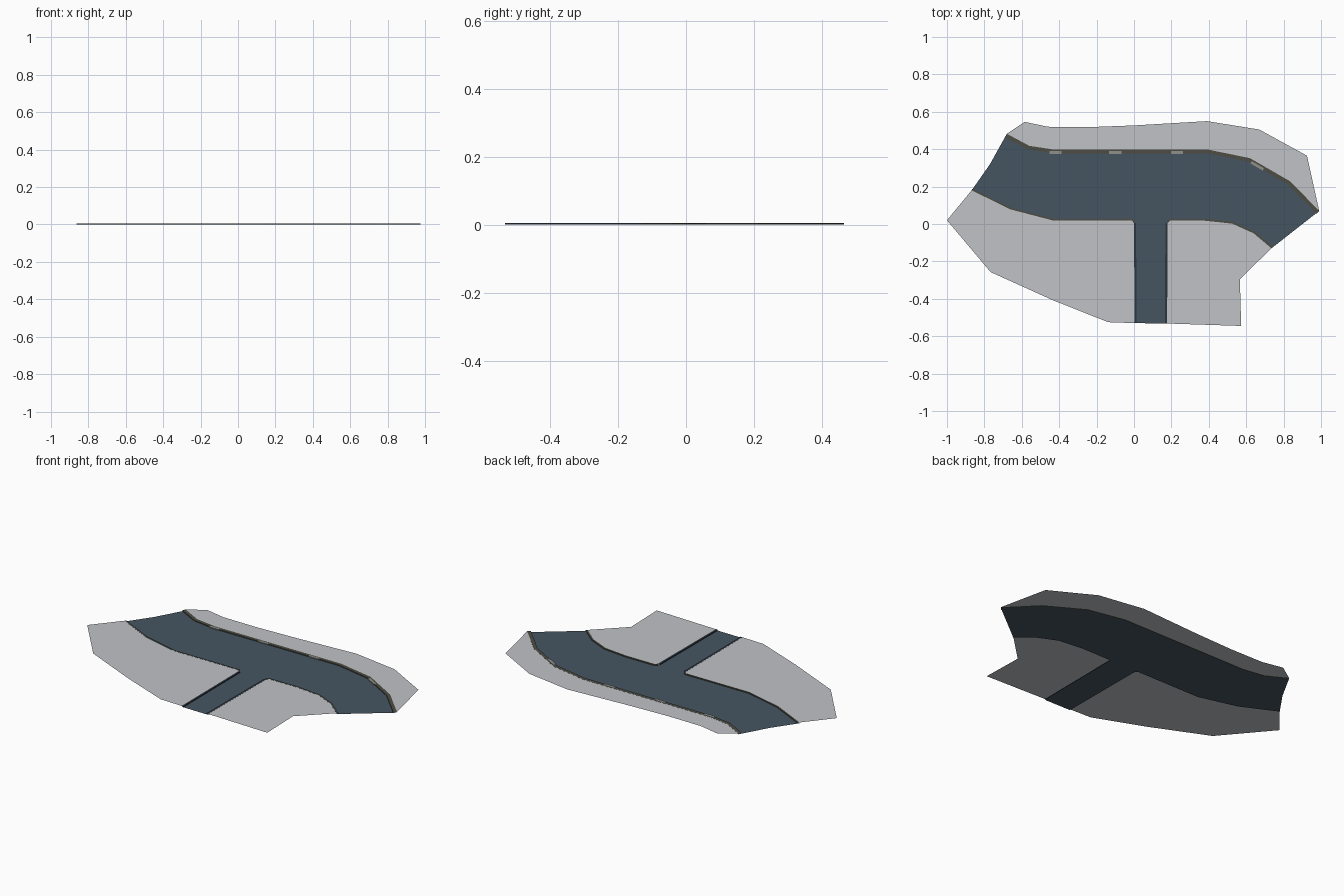
import bpy, bmesh
from mathutils import Vector

if "Cube" in bpy.data.objects:
    bpy.data.objects.remove(bpy.data.objects["Cube"])

GROUND_Z, KERB_Z = 0.005, 0.0056


def material(name, rgb):
    m = bpy.data.materials.new(name)
    m.diffuse_color = (*rgb, 1.0)
    m.use_nodes = True
    m.node_tree.nodes["Principled BSDF"].inputs["Base Color"].default_value = m.diffuse_color
    return m


PAVING = material("pale grey paving", (0.53, 0.54, 0.57))
ASPHALT = material("slate asphalt", (0.060, 0.090, 0.120))
KERB = material("dark olive kerb", (0.075, 0.075, 0.058))
GUTTER = material("dark slate gutter", (0.025, 0.036, 0.046))
RAMP = material("mid grey ramp", (0.28, 0.28, 0.26))


def finish(bm, name, mat):
    me = bpy.data.meshes.new(name)
    bm.to_mesh(me)
    bm.free()
    me.materials.append(mat)
    ob = bpy.data.objects.new(name, me)
    bpy.context.collection.objects.link(ob)
    return ob


def sheet(name, pts, z, mat):
    """Flat outline facing up."""
    bm = bmesh.new()
    f = bm.faces.new([bm.verts.new((x, y, z)) for x, y in pts])
    f.normal_update()
    if f.normal.z < 0:
        f.normal_flip()
    bmesh.ops.triangulate(bm, faces=bm.faces[:])
    return finish(bm, name, mat)


def strip(name, path, width, mat, z=KERB_Z):
    """Raised strip to the right of a path, with a wall down to the road."""
    p = [Vector(q) for q in path]
    bm = bmesh.new()
    rows = []
    for i, q in enumerate(p):
        a = (q - p[i - 1]).normalized() if i else (p[1] - q).normalized()
        b = (p[i + 1] - q).normalized() if i < len(p) - 1 else a
        na, nb = Vector((a.y, -a.x)), Vector((b.y, -b.x))
        n = (na + nb).normalized()
        inner = q + n * width / max(n.dot(na), 0.4)
        rows.append([bm.verts.new((v.x, v.y, h)) for v, h in
                     ((q, z), (inner, z), (inner, 0.0005))])
    for r, s in zip(rows, rows[1:]):
        for k in (0, 1):
            bm.faces.new((r[k], r[k + 1], s[k + 1], s[k]))
    return finish(bm, name, mat)


# Road edges, each with the road on the right hand side
top_edge = [(-0.68, 0.482), (-0.56, 0.418), (-0.43, 0.398), (0.395, 0.398),
            (0.62, 0.352), (0.835, 0.228), (0.99, 0.07)]
left_edge = [(0.0, 0.005), (-0.012, 0.018), (-0.43, 0.018), (-0.66, 0.078),
             (-0.868, 0.18)]
right_edge = [(0.735, -0.13), (0.64, -0.05), (0.525, 0.002), (0.375, 0.018),
              (0.192, 0.018), (0.18, 0.005)]
branch_left, branch_right = (0.003, -0.53), (0.177, -0.532)

# Road surface, with its branch
sheet("road", top_edge + right_edge + [branch_right, branch_left] + left_edge
      + [(-0.77, 0.32)], 0.0, ASPHALT)

# Pavement areas around the road
sheet("back_pavement", top_edge + [
    (0.925, 0.365), (0.67, 0.505), (0.39, 0.55), (0.0, 0.527),
    (-0.24, 0.518), (-0.46, 0.52), (-0.585, 0.546)], GROUND_Z, PAVING)
sheet("front_left_pavement", [branch_left] + left_edge + [
    (-1.0, 0.02), (-0.767, -0.257), (-0.435, -0.407), (-0.138, -0.525)],
    GROUND_Z, PAVING)
sheet("front_right_pavement", right_edge + [
    branch_right, (0.573, -0.545), (0.566, -0.295)], GROUND_Z, PAVING)

# Kerbs along the main road, darker gutters along the branch
strip("back_kerb", top_edge, 0.02, KERB)
strip("front_left_kerb", left_edge, 0.009, KERB)
strip("front_right_kerb", right_edge, 0.010, KERB)
strip("branch_left_gutter", [branch_left, left_edge[0]], 0.011, GUTTER)
strip("branch_right_gutter", [right_edge[-1], branch_right], 0.012, GUTTER)

# Pale dropped-kerb plates on the back kerb
for i, x in enumerate((-0.42, -0.10, 0.23)):
    strip(f"kerb_ramp_{i + 1}", [(x - 0.033, 0.39), (x + 0.033, 0.39)],
          0.015, RAMP, 0.006)
strip("kerb_ramp_4", [(0.63, 0.336), (0.695, 0.298)], 0.014, RAMP, 0.006)
